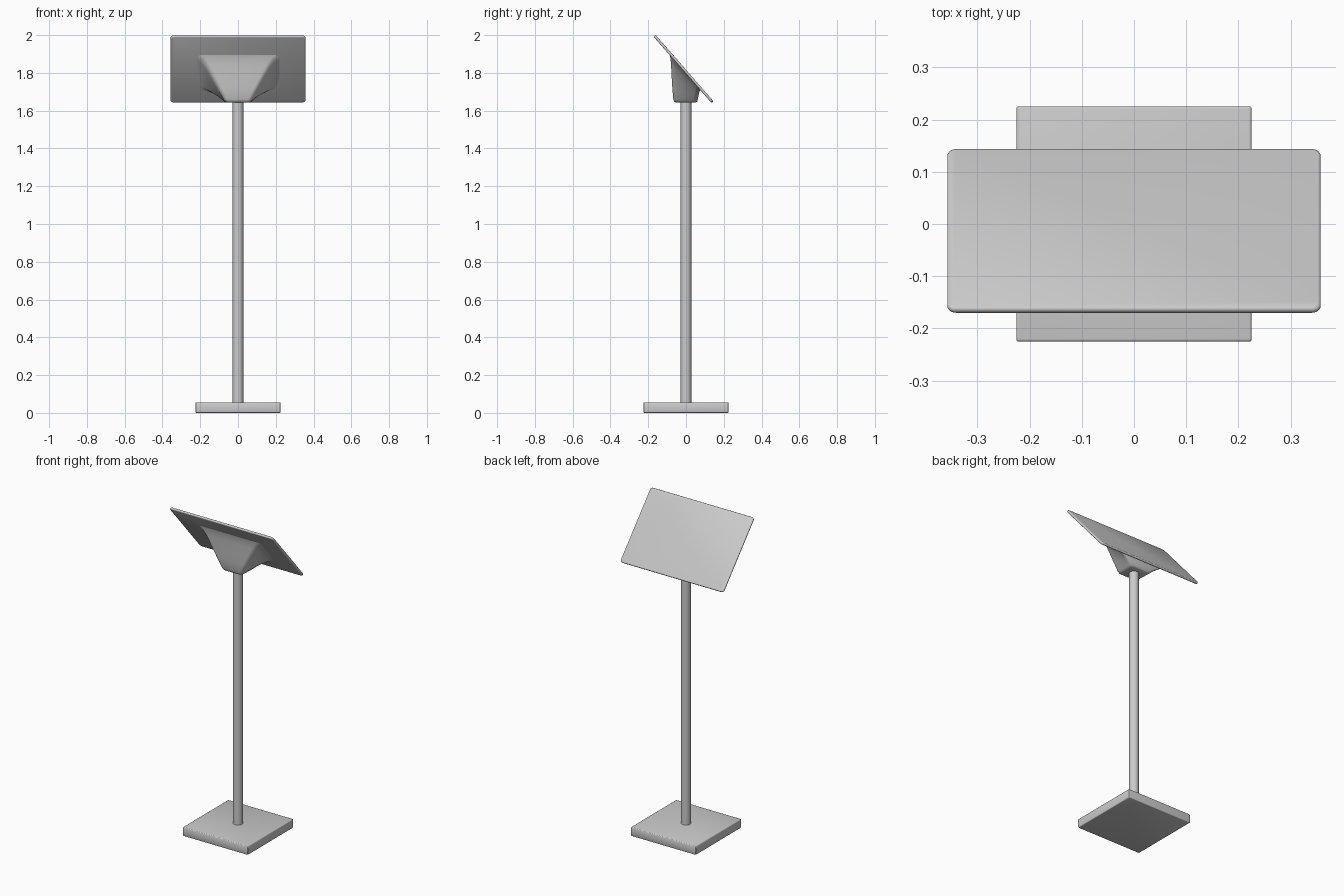
import bpy, bmesh
from math import radians, atan2, cos, sin, pi
from mathutils import Vector

cube = bpy.data.objects.get("Cube")
if cube:
    bpy.data.objects.remove(cube, do_unlink=True)

grey = bpy.data.materials.new("light grey")
grey.use_nodes = True
colour = (0.6, 0.6, 0.6, 1)
grey.diffuse_color = colour
grey.node_tree.nodes["Principled BSDF"].inputs["Base Color"].default_value = colour


def make_object(name, bm, angle=35):
    bmesh.ops.recalc_face_normals(bm, faces=bm.faces)
    mesh = bpy.data.meshes.new(name)
    bm.to_mesh(mesh)
    bm.free()
    mesh.materials.append(grey)
    ob = bpy.data.objects.new(name, mesh)
    bpy.context.collection.objects.link(ob)
    bpy.ops.object.select_all(action='DESELECT')
    ob.select_set(True)
    bpy.context.view_layer.objects.active = ob
    bpy.ops.object.shade_smooth_by_angle(angle=radians(angle))
    return ob


def rounded_rect(hx, y0, y1, r, steps=5):
    """Outline of a rounded rectangle, counter-clockwise."""
    pts = []
    corners = [(hx - r, y1 - r), (r - hx, y1 - r), (r - hx, y0 + r), (hx - r, y0 + r)]
    for i, (cx, cy) in enumerate(corners):
        for k in range(steps + 1):
            a = (i + k / steps) * pi / 2
            pts.append((cx + r * cos(a), cy + r * sin(a)))
    return pts


def loft(name, rings, angle=35):
    bm = bmesh.new()
    loops = [[bm.verts.new(p) for p in ring] for ring in rings]
    n = len(loops[0])
    for a, b in zip(loops, loops[1:]):
        for i in range(n):
            bm.faces.new((a[i], a[(i + 1) % n], b[(i + 1) % n], b[i]))
    bm.faces.new(loops[0])
    bm.faces.new(loops[-1])
    return make_object(name, bm, angle)


def slab(name, hx, hy, height, r, edge):
    """Rounded plate with softened top and bottom rims."""
    rings = []
    for z, inset in ((0, edge), (edge * 0.3, edge * 0.3), (edge, 0),
                     (height - edge, 0), (height - edge * 0.3, edge * 0.3), (height, edge)):
        rings.append([(x, y, z) for x, y in
                      rounded_rect(hx - inset, inset - hy, hy - inset, r)])
    return loft(name, rings, 50)


# Floor plate
slab("base_plate", 0.225, 0.225, 0.055, 0.004, 0.004)

# Upright post
bm = bmesh.new()
bmesh.ops.create_cone(bm, cap_ends=True, segments=32, radius1=0.028,
                      radius2=0.028, depth=1.62)
bmesh.ops.translate(bm, verts=bm.verts, vec=(0, 0, 0.86))
make_object("post", bm)

# Tilted display panel
top_edge, low_edge = Vector((0, -0.172, 1.992)), Vector((0, 0.135, 1.641))
run = low_edge - top_edge
tilt = atan2(run.z, run.y)
panel = slab("display_panel", 0.357, run.length / 2, 0.014, 0.015, 0.005)
panel.location = (top_edge + low_edge) / 2
panel.rotation_euler = (tilt, 0, 0)


# Flared housing between the post and the back of the panel
def plane_z(y):
    return top_edge.z + (y - top_edge.y) * run.z / run.y + 0.006


rings = []
# height fraction, half width, front y, back y, corner radius
sections = [(0, 0.058, -0.052, 0.045, 0.016), (0.02, 0.068, -0.062, 0.054, 0.02),
            (0.07, 0.076, -0.067, 0.060, 0.022), (0.3, 0.104, -0.072, 0.064, 0.022),
            (0.55, 0.137, -0.076, 0.068, 0.022), (0.8, 0.172, -0.079, 0.072, 0.022),
            (0.92, 0.195, -0.082, 0.077, 0.022), (1, 0.23, -0.088, 0.085, 0.022)]
for t, hx, y0, y1, r in sections:
    rings.append([(x, y, 1.643 + t * (plane_z(y) - 1.643))
                  for x, y in rounded_rect(hx, y0, y1, r)])
loft("mount_housing", rings, 60)
